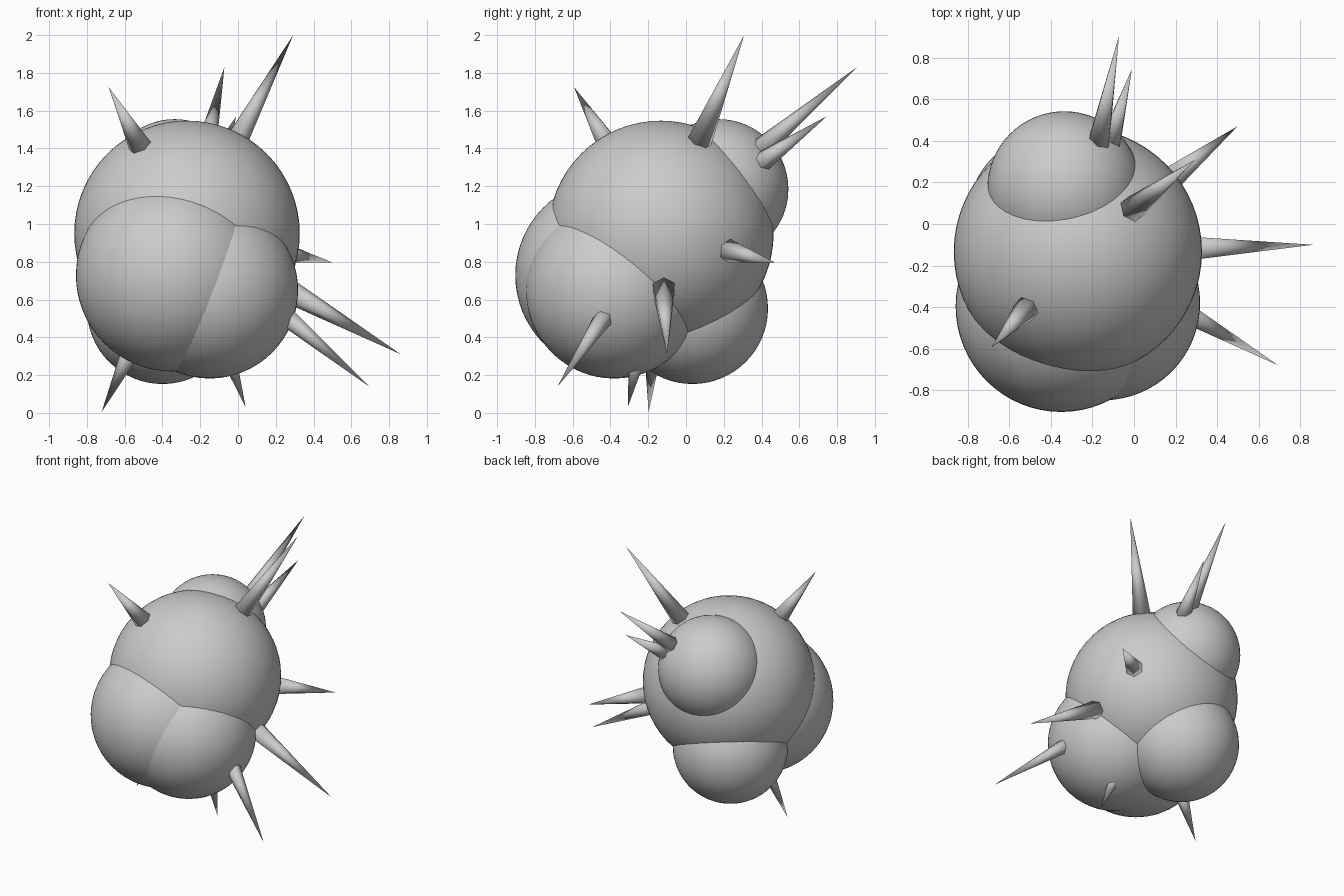
import bpy
from mathutils import Vector

if "Cube" in bpy.data.objects:
    bpy.data.objects.remove(bpy.data.objects["Cube"])

CORE = Vector((-0.27, -0.133, 0.95))


def ball(name, centre, radius):
    bpy.ops.mesh.primitive_uv_sphere_add(segments=64, ring_count=32,
                                         radius=radius, location=centre)
    ob = bpy.context.object
    ob.name = name
    bpy.ops.object.shade_smooth()
    return ob


def spike(name, tip, radius=0.07, start=0.55):
    # six-sided cone pointing straight out from the core to the given tip
    out = Vector(tip) - CORE
    length = out.length - start
    axis = out.normalized()
    bpy.ops.mesh.primitive_cone_add(
        vertices=6, radius1=radius, radius2=0, depth=length,
        location=CORE + axis * (start + length / 2),
        rotation=axis.to_track_quat('Z', 'Y').to_euler())
    ob = bpy.context.object
    ob.name = name
    bpy.ops.object.shade_smooth()
    return ob


# Overlapping round lumps
ball("main_body", CORE, 0.597)
ball("front_left_lump", (-0.35, -0.396, 0.728), 0.508)
ball("front_right_lump", (-0.15, -0.38, 0.65), 0.468)
ball("lower_back_lump", (-0.40, 0.034, 0.553), 0.40)
ball("upper_back_lump", (-0.335, 0.172, 1.185), 0.37)

# Spikes radiating from the core
tips = [
    (-0.685, -0.593, 1.725),
    (0.292, 0.308, 2.0),
    (-0.072, 0.905, 1.83),
    (-0.01, 0.745, 1.57),
    (0.498, 0.47, 0.797),
    (0.862, -0.10, 0.31),
    (0.694, -0.68, 0.14),
    (-0.722, -0.198, 0.005),
    (0.04, -0.308, 0.032),
]
for i, tip in enumerate(tips, 1):
    spike(f"spike_{i}", tip)
